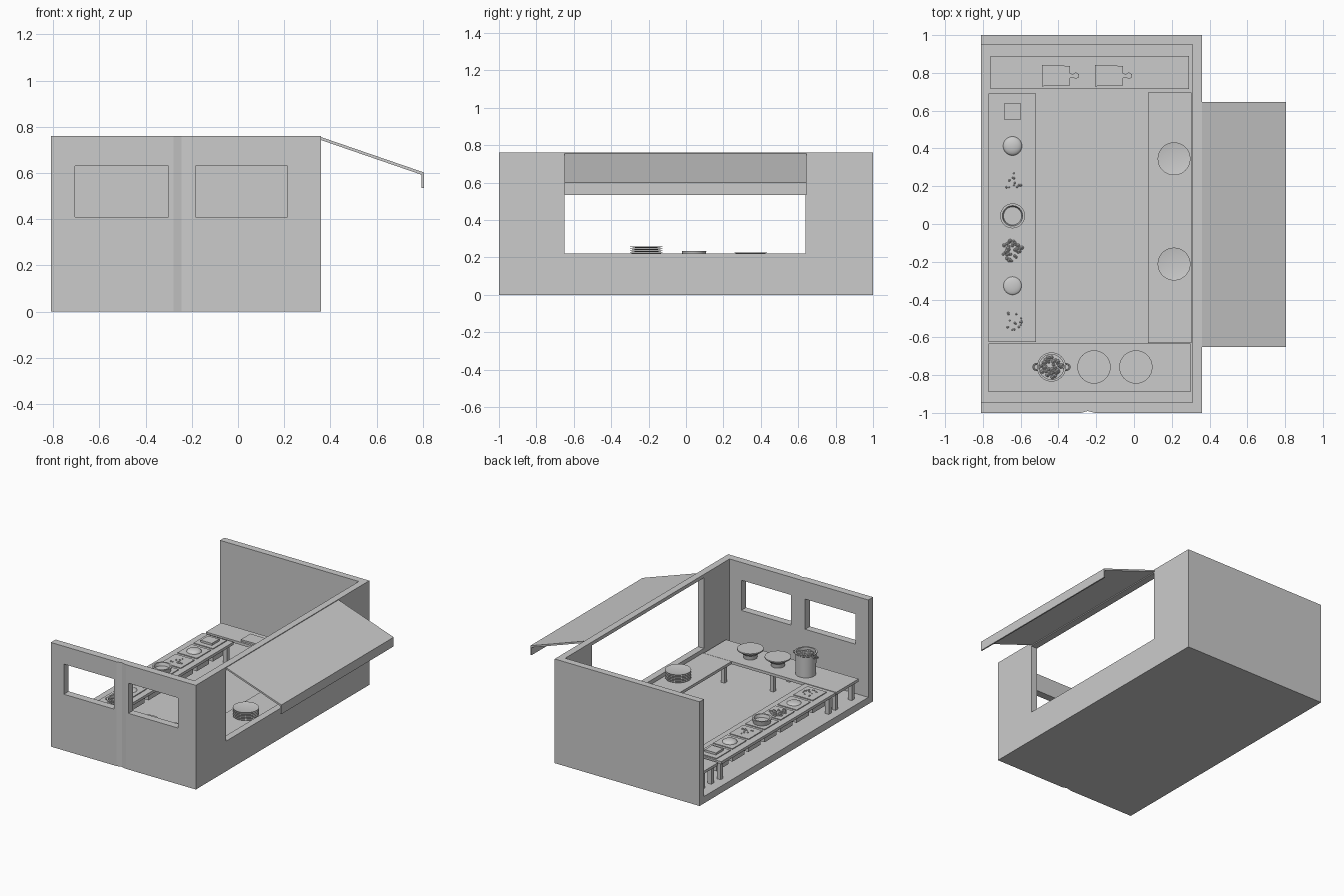
import bpy, bmesh, math, random
from mathutils import Matrix, Vector

random.seed(4)
old = bpy.data.objects.get("Cube")
if old:
    bpy.data.objects.remove(old, do_unlink=True)

gray = bpy.data.materials.new("plain_gray")
gray.use_nodes = True
tone = (0.6, 0.6, 0.6, 1)
gray.diffuse_color = tone
gray.node_tree.nodes["Principled BSDF"].inputs["Base Color"].default_value = tone


def finish(name, bm, smooth=False):
    bmesh.ops.recalc_face_normals(bm, faces=bm.faces)
    me = bpy.data.meshes.new(name)
    bm.to_mesh(me)
    bm.free()
    me.materials.append(gray)
    ob = bpy.data.objects.new(name, me)
    bpy.context.collection.objects.link(ob)
    if smooth:
        bpy.ops.object.select_all(action='DESELECT')
        ob.select_set(True)
        bpy.context.view_layer.objects.active = ob
        bpy.ops.object.shade_smooth_by_angle(angle=math.radians(40))
    return ob


def add_box(bm, x, y, z):
    """Box from (min, max) pairs."""
    size = Vector((x[1] - x[0], y[1] - y[0], z[1] - z[0]))
    mid = Vector((x[0] + x[1], y[0] + y[1], z[0] + z[1])) / 2
    bmesh.ops.create_cube(bm, size=1, matrix=Matrix.Translation(mid) @ Matrix.Diagonal(size).to_4x4())


def box(name, x, y, z):
    bm = bmesh.new()
    add_box(bm, x, y, z)
    return finish(name, bm)


def prism(name, pts, depth, to3d):
    """Extrude a 2D outline by the vector depth."""
    bm = bmesh.new()
    face = bm.faces.new([bm.verts.new(to3d(*p)) for p in pts])
    new = bmesh.ops.extrude_face_region(bm, geom=[face])["geom"]
    bmesh.ops.translate(bm, vec=depth, verts=[v for v in new if isinstance(v, bmesh.types.BMVert)])
    return finish(name, bm)


def lathe(name, profile, x, y, z, steps=32):
    """Spin a radius/height profile about a vertical axis."""
    bm = bmesh.new()
    vs = [bm.verts.new((r, 0, h)) for r, h in profile]
    es = [bm.edges.new(p) for p in zip(vs, vs[1:])]
    bmesh.ops.spin(bm, geom=vs + es, axis=(0, 0, 1), cent=(0, 0, 0), angle=math.tau, steps=steps)
    bmesh.ops.remove_doubles(bm, verts=bm.verts, dist=1e-5)
    bmesh.ops.translate(bm, vec=(x, y, z), verts=bm.verts)
    return finish(name, bm, True)


def blobs(name, x, y, z, spread, count, radius):
    """A scatter of small lumps of food."""
    bm = bmesh.new()
    for _ in range(count):
        a, r = random.uniform(0, math.tau), spread * math.sqrt(random.random())
        at = Matrix.Translation((x + r * math.cos(a), y + r * math.sin(a), z))
        bmesh.ops.create_icosphere(bm, subdivisions=1, radius=radius * random.uniform(.7, 1.2), matrix=at)
    return finish(name, bm)


# Shell: floor and three walls, open above and on one long side
shell = box("kitchen_shell", (-.81, .36), (-1, 1), (0, .76))
cutters = [
    box("room_cutter", (-1, .31), (-.945, .95), (.05, 1)),
    box("serving_cutter", (.2, .5), (-.65, .64), (.22, .735)),
    box("window_cutter_a", (-.705, -.3), (-1.1, -.9), (.41, .63)),
    box("window_cutter_b", (-.185, .215), (-1.1, -.9), (.41, .63)),
]
# Shallow vertical groove between the windows
groove = [(-.28, -1.01), (-.28, -1), (-.245, -.99), (-.205, -1), (-.205, -1.01)]
cutters.append(prism("groove_cutter", groove, (0, 0, 1), lambda a, b: (a, b, -.1)))
for c in cutters:
    m = shell.modifiers.new(c.name, 'BOOLEAN')
    m.operation, m.object, m.solver = 'DIFFERENCE', c, 'EXACT'
bpy.context.view_layer.objects.active = shell
for c in cutters:
    bpy.ops.object.modifier_apply(modifier=c.name)
    bpy.data.objects.remove(c, do_unlink=True)

# Sloped awning with a hanging lip
awning = [(.36, .755), (.805, .602), (.805, .535), (.795, .535), (.795, .592), (.36, .742)]
prism("awning", awning, (0, 1.295, 0), lambda a, b: (a, -.65, b))

# Tables
TOP = .195


def table(name, x, y, rows):
    box(name + "_top", x, y, (TOP - .02, TOP))
    bm = bmesh.new()
    along_x = x[1] - x[0] > y[1] - y[0]
    for i in range(rows):
        t = i / (rows - 1)
        for s in (0, 1):
            u, v = (t, s) if along_x else (s, t)
            px = x[0] + .035 + u * (x[1] - x[0] - .07)
            py = y[0] + .035 + v * (y[1] - y[0] - .07)
            add_box(bm, (px - .015, px + .015), (py - .015, py + .015), (.05, TOP - .02))
    finish(name + "_legs", bm)


table("stove_table", (-.77, .3), (-.89, -.632), 3)
table("board_table", (-.76, .29), (.715, .89), 3)
table("tray_table", (-.77, -.52), (-.625, .692), 2)
table("serving_table", (.075, .305), (-.63, .695), 2)

# Row of food trays set into the side table
TX = -.643
tray_y = [.598 - .185 * i for i in range(7)]
for i, y in enumerate(tray_y):
    bm = bmesh.new()
    add_box(bm, (TX - .07, TX + .07), (y - .07, y + .07), (.1, TOP))
    add_box(bm, (TX - .078, TX + .078), (y - .08, y + .08), (TOP, TOP + .006))
    finish("food_tray_%d" % (i + 1), bm)
F = TOP + .006
box("food_block", (TX - .045, TX + .045), (tray_y[0] - .045, tray_y[0] + .04), (F, F + .015))


def dome(name, x, y, z, r, h):
    arc = [(r * math.cos(i * math.pi / 12), h * math.sin(i * math.pi / 12)) for i in range(7)]
    lathe(name, [(0, 0)] + arc[:-1] + [(0, h)], x, y, z)


dome("dough_ball", TX, tray_y[1], F, .05, .02)
dome("dough_oval", TX, tray_y[5], F, .048, .012)
blobs("fine_crumbs", TX, tray_y[2], F, .055, 14, .006)
blobs("chopped_food", TX, tray_y[4], F, .055, 34, .011)
blobs("loose_crumbs", TX, tray_y[6], F, .05, 16, .006)
lathe("small_pot", [(0, 0), (.058, 0), (.066, .034), (.054, .034), (.048, .012), (0, .012)],
      TX, tray_y[3], F)

# Two round burner pans and a large pot on the stove table
for i, x in enumerate((-.212, .01)):
    lathe("round_pan_%d" % (i + 1),
          [(0, 0), (.045, 0), (.05, .03), (.088, .058), (.088, .066), (0, .066)], x, -.757, TOP)
PX, PY = -.437, -.757
lathe("large_pot", [(0, 0), (.068, 0), (.07, .15), (.077, .155), (.077, .162), (.066, .162), (.066, .14), (0, .14)],
      PX, PY, TOP)
blobs("pot_filling", PX, PY, TOP + .14, .055, 40, .012)
for side in (-1, 1):
    bpy.ops.mesh.primitive_torus_add(major_segments=16, minor_segments=6, major_radius=.016,
                                     minor_radius=.005, location=(PX + side * .08, PY, TOP + .14))
    ring = bpy.context.object
    ring.name = "pot_handle_left" if side > 0 else "pot_handle_right"
    ring.data.materials.append(gray)

# Stacked plates on the serving table
for label, y, count in (("tall", -.212, 6), ("short", .345, 3)):
    for i in range(count):
        lathe("plate_%s_%d" % (label, i + 1),
              [(0, 0), (.05, 0), (.087, .007), (.087, .01), (.05, .004), (0, .004)],
              .212, y, TOP + i * .011)

# Cutting boards with a notched grip
half = [(0, .056), (.15, .052), (.15, .012), (.165, .009), (.18, .018), (.196, .008)]
outline = half + [(a, -b) for a, b in reversed(half)]
for i, x in enumerate((-.488, -.207)):
    prism("cutting_board_%d" % (i + 1), outline, (0, 0, .012),
          lambda a, b: (x + a, .785 + b, TOP))
